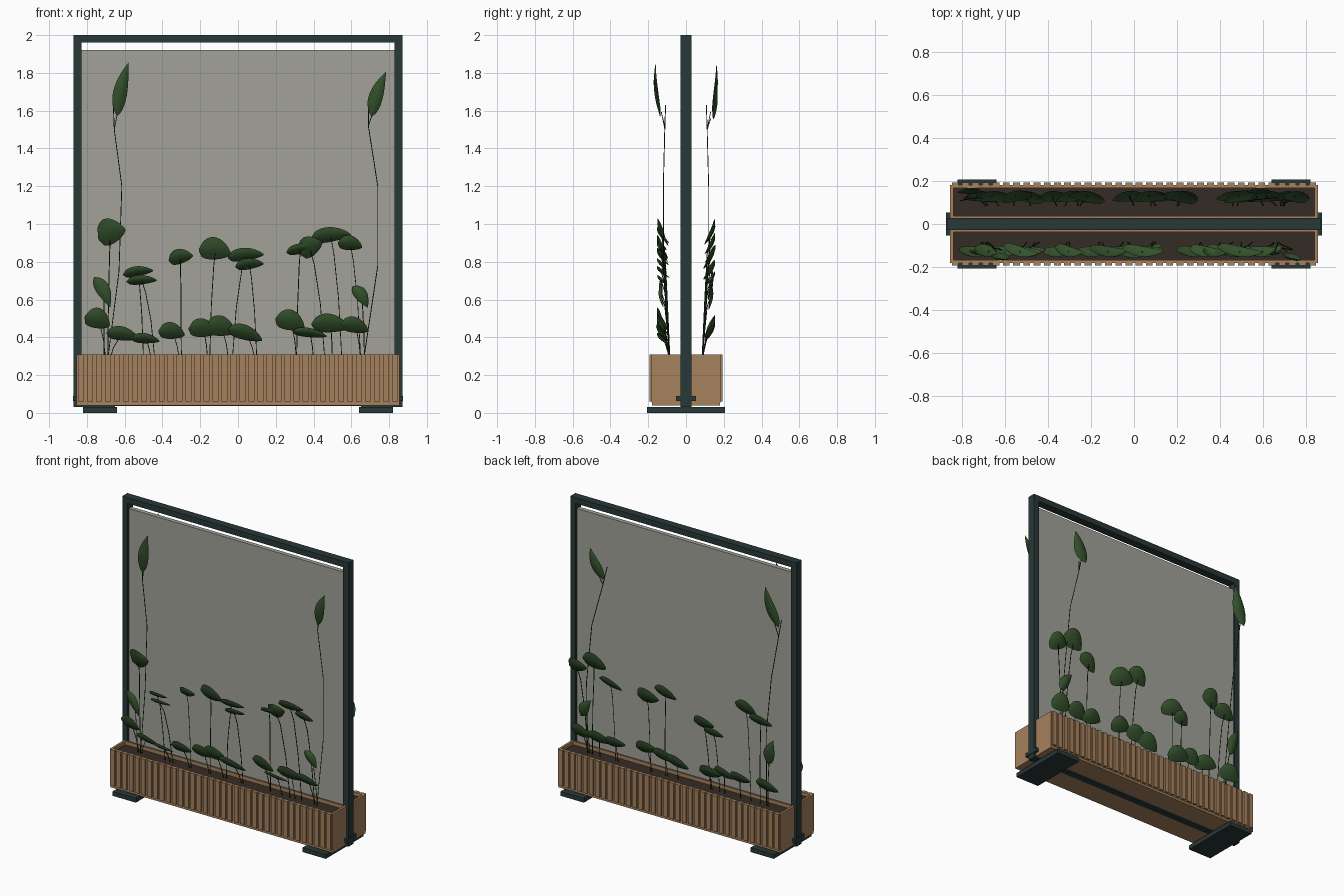
import bpy, math, random
from mathutils import Vector, Matrix

random.seed(4)


def material(name, col):
    m = bpy.data.materials.new(name)
    m.diffuse_color = col
    return m


METAL = material("dark_metal", (0.022, 0.04, 0.04, 1))
WOOD = material("wood", (0.38, 0.22, 0.11, 1))
SOIL = material("soil", (0.035, 0.025, 0.018, 1))
GLASS = material("pane", (0.36, 0.36, 0.32, 1))
GREEN = material("leaf", (0.035, 0.085, 0.025, 1))
STEM = material("stem", (0.02, 0.04, 0.015, 1))


def mesh_object(name, verts, faces, mat):
    me = bpy.data.meshes.new(name)
    me.from_pydata(verts, [], faces)
    me.materials.append(mat)
    ob = bpy.data.objects.new(name, me)
    bpy.context.collection.objects.link(ob)
    return ob


def boxes(name, items, mat):
    """One object made of axis-aligned boxes (x0, x1, y0, y1, z0, z1)."""
    verts, faces = [], []
    for x0, x1, y0, y1, z0, z1 in items:
        x0, x1 = sorted((x0, x1))
        y0, y1 = sorted((y0, y1))
        n = len(verts)
        verts += [(x, y, z) for z in (z0, z1) for x, y in
                  ((x0, y0), (x1, y0), (x1, y1), (x0, y1))]
        for f in ((3, 2, 1, 0), (4, 5, 6, 7), (0, 1, 5, 4),
                  (1, 2, 6, 5), (2, 3, 7, 6), (3, 0, 4, 7)):
            faces.append([n + i for i in f])
    return mesh_object(name, verts, faces, mat)


# Frame, feet and pane
for s, side in ((-1, "left"), (1, "right")):
    boxes(side + "_post", [(s * 0.828, s * 0.87, -0.028, 0.028, 0.03, 1.96)], METAL)
    boxes(side + "_clamp", [(s * 0.85, s * 0.874, -0.053, 0.053, 0.062, 0.09)], METAL)
    boxes(side + "_foot", [(s * 0.64, s * 0.82, -0.207, 0.207, 0, 0.03)], METAL)
    boxes(side + "_foot_plate", [(s * 0.65, s * 0.85, -0.025, 0.025, 0.03, 0.045)], METAL)
boxes("top_rail", [(-0.87, 0.87, -0.028, 0.028, 1.96, 2.0)], METAL)
boxes("bottom_rail", [(-0.83, 0.83, -0.022, 0.022, 0.036, 0.046)], METAL)
boxes("pane", [(-0.828, 0.828, -0.015, 0.015, 0.046, 1.92)], GLASS)

# Planter troughs with ribbed faces
for s, side in ((-1, "front"), (1, "back")):
    boxes(side + "_trough", [
        (-0.855, 0.855, s * 0.028, s * 0.18, 0.04, 0.055),
        (-0.84, 0.84, s * 0.028, s * 0.038, 0.055, 0.31),
        (-0.84, 0.84, s * 0.168, s * 0.182, 0.055, 0.31),
        (-0.855, -0.84, s * 0.028, s * 0.182, 0.055, 0.31),
        (0.84, 0.855, s * 0.028, s * 0.182, 0.055, 0.31)], WOOD)
    n, pitch = 36, 1.71 / 36
    boxes(side + "_ribs", [(-0.855 + i * pitch + 0.008, -0.855 + (i + 1) * pitch - 0.008,
                            s * 0.182, s * 0.193, 0.06, 0.31) for i in range(n)], WOOD)
    boxes(side + "_soil", [(-0.84, 0.84, s * 0.038, s * 0.168, 0.055, 0.285)], SOIL)


def add_leaf(verts, faces, x, z, w, h, rot):
    """Cupped leaf, blunt at one end and pointed at the other, leaning outward."""
    nu, nv = 10, 4
    start = len(verts)
    tall = rot > 50 or rot < -50
    lean = 0.1 if tall else min(0.9, max(0.35, 0.05 / h))
    a = math.radians(rot)
    y = -0.155 if z > 1.5 else -0.132
    twist = random.uniform(-0.12, 0.12)
    for i in range(nu + 1):
        t = i / nu
        half = (h / 2) * max(0.02, math.sin(math.pi * t ** 0.75)) ** (0.9 if tall else 0.6)
        for j in range(nv + 1):
            v = j / nv * 2 - 1
            p = (t - 0.5) * w
            q = v * half - 0.14 * h * (2 * t - 1) ** 2
            cup = 0.016 * (v * v * half * 2 / h + (2 * t - 1) ** 2) - 0.012
            px = p * math.cos(a) - q * math.sin(a)
            pz = p * math.sin(a) + q * math.cos(a)
            verts.append((x + px, y - pz * lean + px * twist + cup, z + pz))
    for i in range(nu):
        for j in range(nv):
            k = start + i * (nv + 1) + j
            faces.append((k, k + nv + 1, k + nv + 2, k + 1))


# Leaves as (x, z, length, width, angle, x of stem base)
front_high = [
    (-0.675, 0.965, 0.15, 0.14, 20, -0.69), (-0.53, 0.75, 0.16, 0.055, 8, -0.50),
    (-0.51, 0.705, 0.16, 0.05, 3, -0.44), (-0.305, 0.83, 0.13, 0.08, 12, -0.30),
    (-0.12, 0.87, 0.17, 0.12, -8, -0.15), (0.04, 0.84, 0.19, 0.07, 5, -0.03),
    (0.06, 0.79, 0.15, 0.06, 6, 0.10), (0.33, 0.87, 0.15, 0.055, 10, 0.31),
    (0.38, 0.885, 0.13, 0.11, 30, 0.46), (0.49, 0.945, 0.21, 0.08, 6, 0.55),
    (0.595, 0.90, 0.13, 0.08, -10, 0.65)]
front_low = [
    (-0.74, 0.50, 0.14, 0.11, -20, -0.70), (-0.71, 0.645, 0.18, 0.075, -62, -0.71),
    (-0.61, 0.42, 0.17, 0.075, -10, -0.68), (-0.49, 0.395, 0.15, 0.055, -6, -0.46),
    (-0.35, 0.435, 0.14, 0.09, -8, -0.31), (-0.185, 0.45, 0.15, 0.10, -8, -0.16),
    (-0.09, 0.46, 0.16, 0.11, -12, -0.05), (0.04, 0.425, 0.19, 0.08, -18, 0.09),
    (0.28, 0.49, 0.16, 0.11, -18, 0.31), (0.38, 0.425, 0.18, 0.05, -8, 0.40),
    (0.49, 0.475, 0.20, 0.10, -5, 0.50), (0.62, 0.465, 0.15, 0.085, -15, 0.65),
    (0.655, 0.62, 0.14, 0.07, -55, 0.67)]
# The back is listed as seen from behind
back_high = [
    (-0.75, 0.90, 0.14, 0.11, 10, -0.69), (-0.615, 0.96, 0.17, 0.13, -15, -0.66),
    (-0.49, 0.84, 0.16, 0.08, -25, -0.48), (-0.21, 0.83, 0.18, 0.12, 8, -0.21),
    (-0.07, 0.89, 0.16, 0.10, -20, -0.10), (0.22, 0.76, 0.17, 0.10, 5, 0.25),
    (0.30, 0.71, 0.13, 0.08, -10, 0.32), (0.55, 0.95, 0.15, 0.11, -30, 0.56),
    (0.66, 0.89, 0.17, 0.09, -8, 0.63)]
back_low = [
    (-0.72, 0.45, 0.15, 0.11, -8, -0.69), (-0.58, 0.44, 0.16, 0.10, -10, -0.60),
    (-0.69, 0.62, 0.16, 0.075, 58, -0.68), (-0.46, 0.44, 0.15, 0.09, 6, -0.46),
    (-0.22, 0.47, 0.16, 0.10, 8, -0.20), (-0.08, 0.45, 0.17, 0.10, -12, -0.08),
    (0.02, 0.43, 0.17, 0.10, -15, 0.0), (0.27, 0.43, 0.17, 0.10, 5, 0.26),
    (0.38, 0.45, 0.15, 0.09, -15, 0.36), (0.50, 0.45, 0.17, 0.09, 5, 0.48),
    (0.71, 0.45, 0.17, 0.10, -8, 0.68), (0.73, 0.69, 0.19, 0.08, 75, 0.69)]
# Tall shoots: one long leaf and the x, z points of its stem
front_tall = [((-0.62, 1.715, 0.29, 0.075, 78),
               [(-0.69, 0.28), (-0.63, 0.75), (-0.615, 1.2), (-0.655, 1.5), (-0.66, 1.63)]),
              ((0.735, 1.69, 0.25, 0.075, 72),
               [(0.665, 0.28), (0.74, 0.78), (0.74, 1.2), (0.69, 1.52), (0.69, 1.63)])]
back_tall = [((-0.59, 1.65, 0.22, 0.09, 115),
              [(-0.70, 0.28), (-0.68, 0.8), (-0.64, 1.2), (-0.56, 1.5), (-0.53, 1.63)]),
             ((0.755, 1.71, 0.28, 0.09, 108),
              [(0.68, 0.28), (0.70, 0.8), (0.74, 1.2), (0.79, 1.5), (0.81, 1.62)])]


def build_plants(side, leaves, tall, angle):
    verts, faces, paths = [], [], []
    for x, z, w, h, rot, bx in leaves:
        add_leaf(verts, faces, x, z, w, h, rot)
        top = z - 0.1 * h
        paths.append([(bx, -0.085, 0.28),
                      (bx + (x - bx) * 0.3, -0.1, 0.28 + (top - 0.28) * 0.5),
                      (bx + (x - bx) * 0.7, -0.112, 0.28 + (top - 0.28) * 0.85),
                      (x, -0.13, top)])
    for leaf, pts in tall:
        add_leaf(verts, faces, *leaf)
        ys = (-0.085, -0.12, -0.12, -0.112, -0.108)
        paths.append([(x, y, z) for (x, z), y in zip(pts, ys)])
        # short stalk from stem to leaf base
        paths.append([(pts[3][0], -0.112, pts[3][1]),
                      ((pts[3][0] + leaf[0]) / 2, -0.13, leaf[1] - leaf[2] * 0.42)])
    ob = mesh_object(side + "_leaves", verts, faces, GREEN)
    ob.data.shade_smooth()
    ob.rotation_euler.z = angle

    cu = bpy.data.curves.new(side + "_stems", "CURVE")
    cu.dimensions = "3D"
    cu.bevel_depth = 0.0025
    cu.bevel_resolution = 0
    cu.materials.append(STEM)
    for path in paths:
        sp = cu.splines.new("POLY")
        sp.points.add(len(path) - 1)
        for p, co in zip(sp.points, path):
            p.co = (*co, 1)
    st = bpy.data.objects.new(side + "_stems", cu)
    bpy.context.collection.objects.link(st)
    st.rotation_euler.z = angle


# Plants on both sides
build_plants("front", front_high + front_low, front_tall, 0)
build_plants("back", back_high + back_low, back_tall, math.pi)
